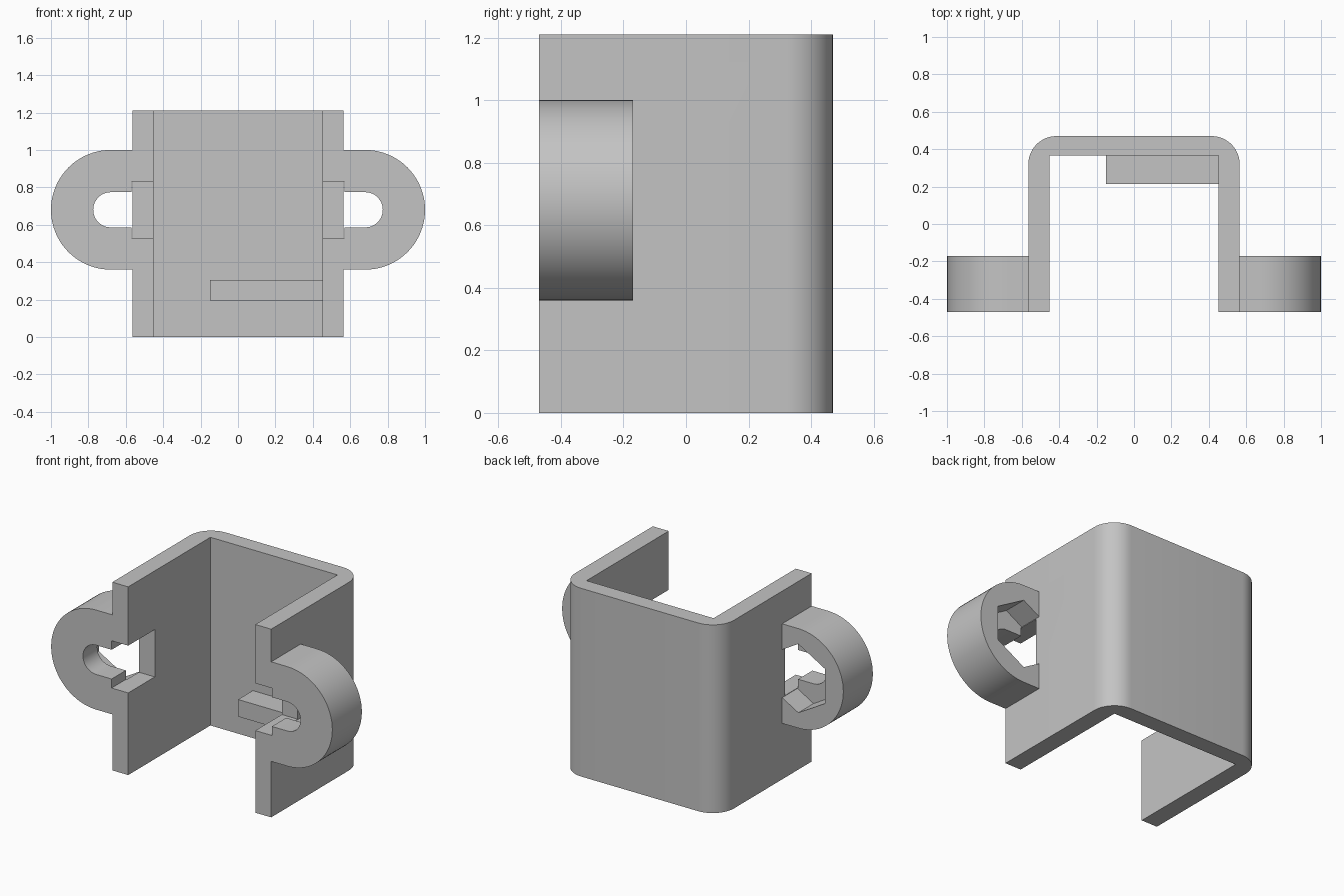
import bpy, bmesh
from math import sin, cos, pi, radians

cube = bpy.data.objects.get("Cube")
if cube:
    bpy.data.objects.remove(cube, do_unlink=True)

# Material
GREY = (0.55, 0.55, 0.55, 1.0)
grey = bpy.data.materials.new("plain grey")
grey.use_nodes = True
grey.diffuse_color = GREY
grey.node_tree.nodes["Principled BSDF"].inputs["Base Color"].default_value = GREY

# Main sizes
HALF_W, INNER_W = 0.565, 0.452
FRONT, BACK, INNER_BACK = -0.47, 0.47, 0.365
HEIGHT, CORNER = 1.21, 0.15
EAR_X, EAR_Z, EAR_R = 0.68, 0.68, 0.32
EAR_BACK, POCKET_FLOOR = -0.17, -0.325
SLOT_R, HEX_R = 0.094, 0.221
NOTCH_BACK, NOTCH_X, NOTCH_H = -0.2, 0.57, 0.152


def arc(cx, cy, r, start, end, steps):
    """Points along an arc, angles in degrees."""
    angles = [radians(start + (end - start) * i / steps) for i in range(steps + 1)]
    return [(cx + r * cos(a), cy + r * sin(a)) for a in angles]


def rectangle(x0, x1, z0, z1):
    return [(x0, z0), (x1, z0), (x1, z1), (x0, z1)]


def prism(name, base, offset):
    """Extrude a flat outline of 3D points along an offset."""
    bm = bmesh.new()
    face = bm.faces.new([bm.verts.new(p) for p in base])
    result = bmesh.ops.extrude_face_region(bm, geom=[face])
    verts = [g for g in result["geom"] if isinstance(g, bmesh.types.BMVert)]
    bmesh.ops.translate(bm, verts=verts, vec=offset)
    bmesh.ops.recalc_face_normals(bm, faces=bm.faces)
    mesh = bpy.data.meshes.new(name)
    bm.to_mesh(mesh)
    bm.free()
    mesh.materials.append(grey)
    obj = bpy.data.objects.new(name, mesh)
    bpy.context.collection.objects.link(obj)
    return obj


def prism_y(name, outline, y0, y1, side=1):
    """Extrude an x-z outline from y0 to y1, flipped in x when side is -1."""
    return prism(name, [(side * x, y0, z) for x, z in outline], (0, y1 - y0, 0))


def cut(obj, cutters):
    """Subtract the cutters, bake the result and delete them."""
    for c in cutters:
        c.hide_render = True
        mod = obj.modifiers.new("cut", "BOOLEAN")
        mod.operation = "DIFFERENCE"
        mod.solver = "EXACT"
        mod.object = c
    graph = bpy.context.evaluated_depsgraph_get()
    mesh = bpy.data.meshes.new_from_object(obj.evaluated_get(graph))
    obj.modifiers.clear()
    obj.data = mesh
    for c in cutters:
        bpy.data.objects.remove(c, do_unlink=True)


def smooth(obj):
    bpy.ops.object.select_all(action="DESELECT")
    obj.select_set(True)
    bpy.context.view_layer.objects.active = obj
    bpy.ops.object.shade_smooth_by_angle()


def notch_cutter(side):
    outline = rectangle(INNER_W - 0.1, NOTCH_X, EAR_Z - NOTCH_H, EAR_Z + NOTCH_H)
    return prism_y("notch_cutter", outline, FRONT - 0.1, NOTCH_BACK, side)


# U-shaped channel with rounded back corners and a notch in each wall
cx, cy = HALF_W - CORNER, BACK - CORNER
plan = [(INNER_W, INNER_BACK), (INNER_W, FRONT), (HALF_W, FRONT)]
plan += arc(cx, cy, CORNER, 0, 90, 12)
plan += arc(-cx, cy, CORNER, 90, 180, 12)
plan += [(-HALF_W, FRONT), (-INNER_W, FRONT), (-INNER_W, INNER_BACK)]
channel = prism("channel", [(x, y, 0) for x, y in plan], (0, 0, HEIGHT))
cut(channel, [notch_cutter(1), notch_cutter(-1)])
smooth(channel)

# Mounting ears with a bolt slot and a hexagonal nut pocket behind it
for side, name in ((1, "left_ear"), (-1, "right_ear")):
    outline = [(HALF_W, EAR_Z - EAR_R)]
    outline += arc(EAR_X, EAR_Z, EAR_R, -90, 90, 40)
    outline += [(HALF_W, EAR_Z + EAR_R)]
    ear = prism_y(name, outline, FRONT, EAR_BACK, side)

    slot = [(HALF_W - 0.1, EAR_Z - SLOT_R)]
    slot += arc(EAR_X, EAR_Z, SLOT_R, -90, 90, 24)
    slot += [(HALF_W - 0.1, EAR_Z + SLOT_R)]
    hexagon = arc(EAR_X, EAR_Z, HEX_R, 30, 330, 5)
    cut(ear, [
        prism_y("slot_cutter", slot, FRONT - 0.1, EAR_BACK + 0.1, side),
        prism_y("pocket_cutter", hexagon, POCKET_FLOOR, EAR_BACK + 0.1, side),
        notch_cutter(side),
    ])
    smooth(ear)

# Small stop bar on the inside of the back wall
prism_y("inner_stop", rectangle(-0.15, INNER_W, 0.195, 0.305), 0.215, INNER_BACK)
